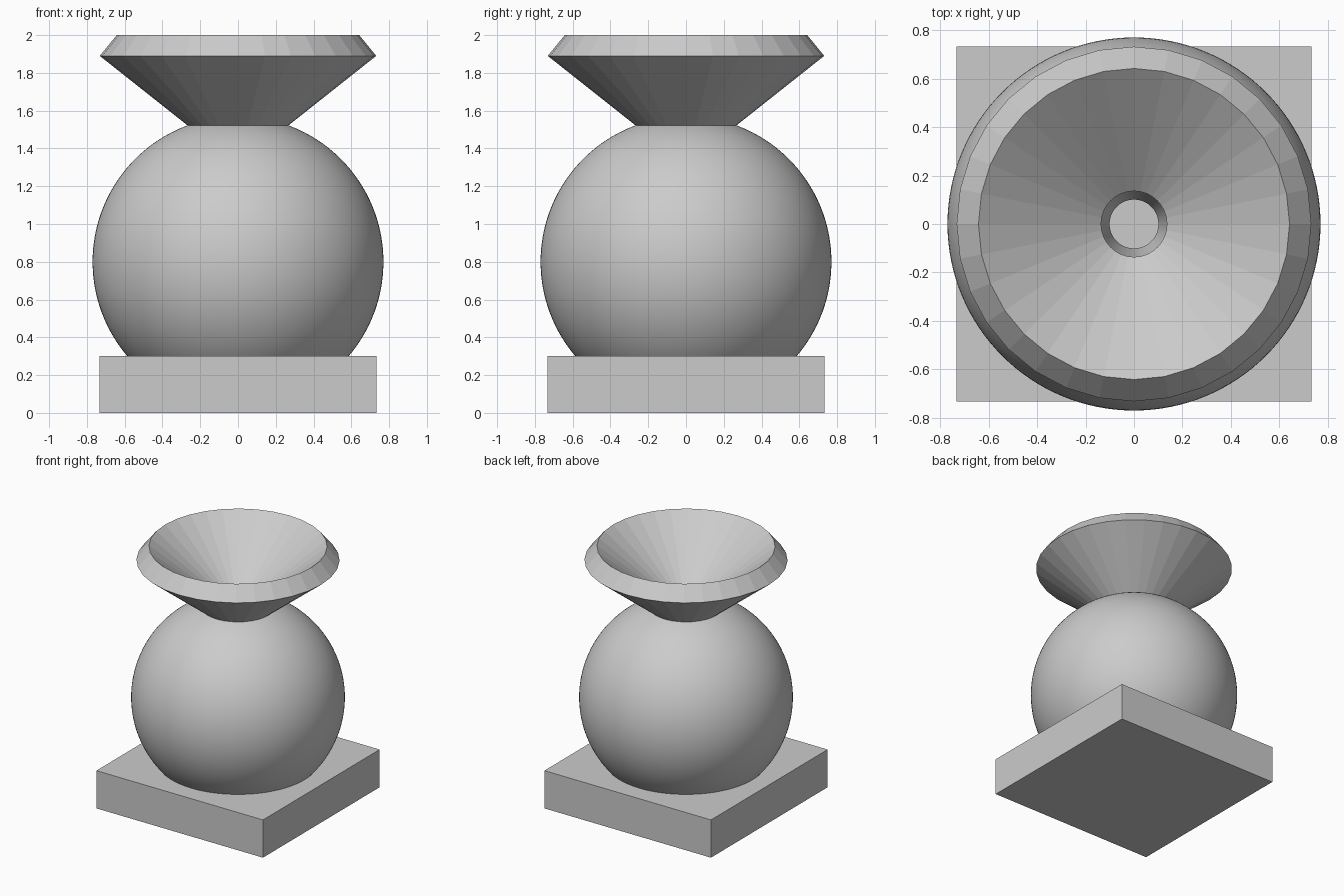
import bpy, math

if "Cube" in bpy.data.objects:
    bpy.data.objects.remove(bpy.data.objects["Cube"])

# One plain grey for the whole model
grey = bpy.data.materials.new("plain_grey")
grey.diffuse_color = (0.6, 0.6, 0.6, 1)
grey.use_nodes = True
grey.node_tree.nodes["Principled BSDF"].inputs["Base Color"].default_value = grey.diffuse_color


def lathe(name, profile, segments, smooth_angle=None):
    """Spin a closed (radius, z) profile around the z axis."""
    n = len(profile)
    verts = [(r * math.cos(a), r * math.sin(a), z)
             for a in (2 * math.pi * s / segments for s in range(segments))
             for r, z in profile]
    faces = []
    for s in range(segments):
        t = (s + 1) % segments
        for i in range(n):
            j = (i + 1) % n
            faces.append((s * n + i, t * n + i, t * n + j, s * n + j))
    mesh = bpy.data.meshes.new(name)
    mesh.from_pydata(verts, [], faces)
    mesh.materials.append(grey)
    obj = bpy.data.objects.new(name, mesh)
    bpy.context.collection.objects.link(obj)
    if smooth_angle is not None:
        bpy.ops.object.select_all(action='DESELECT')
        obj.select_set(True)
        bpy.context.view_layer.objects.active = obj
        bpy.ops.object.shade_smooth_by_angle(angle=math.radians(smooth_angle))
    return obj


# Square base slab
bpy.ops.mesh.primitive_cube_add(size=1, location=(0, 0, 0.15))
base = bpy.context.object
base.name = "base"
base.scale = (1.465, 1.465, 0.30)
base.data.materials.append(grey)

# Hollow round body, open at the top and set into the base
centre, outer, inner = 0.80, 0.77, 0.57
hole = math.asin(0.136 / outer)
foot = math.pi - math.asin(0.28 / outer)
rows = 64
angles = [foot + (hole - foot) * i / rows for i in range(rows + 1)]
wall = [(outer * math.sin(a), centre + outer * math.cos(a)) for a in angles]
wall += [(inner * math.sin(a), centre + inner * math.cos(a)) for a in reversed(angles)]
lathe("body", wall, 128, 30)

# Faceted funnel-shaped mouth with a thick wall and bevelled rim
lathe("funnel", [(0.223, 1.487), (0.732, 1.89), (0.642, 2.0), (0.136, 1.60)], 32)
